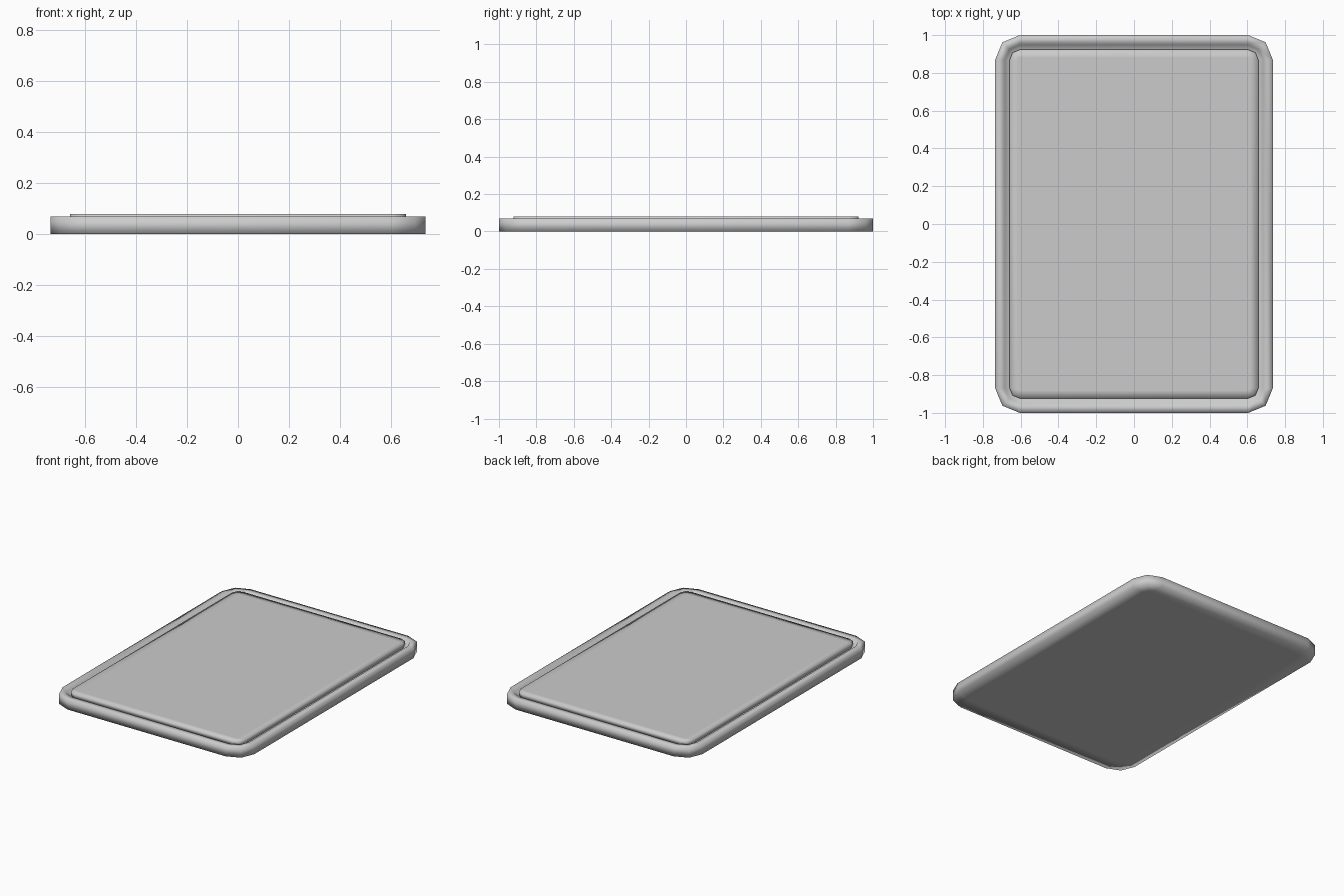
import bpy, bmesh, math

if "Cube" in bpy.data.objects:
    bpy.data.objects.remove(bpy.data.objects["Cube"])

CX, CY = 0.605, 0.87      # shared corner centres
SEG = 2                   # facets per rounded corner


def ring(bm, r, z):
    """Rounded rectangle loop at corner radius r and height z."""
    verts = []
    for i, (sx, sy) in enumerate(((1, 1), (-1, 1), (-1, -1), (1, -1))):
        for k in range(SEG + 1):
            a = math.pi / 2 * (i + k / SEG)
            verts.append(bm.verts.new((sx * CX + r * math.cos(a),
                                       sy * CY + r * math.sin(a), z)))
    return verts


def loft(name, profile):
    """Skin (radius, height) loops and cap both ends."""
    bm = bmesh.new()
    rings = [ring(bm, r, z) for r, z in profile]
    for a, b in zip(rings, rings[1:]):
        n = len(a)
        for i in range(n):
            j = (i + 1) % n
            bm.faces.new((a[i], a[j], b[j], b[i]))
    bm.faces.new(rings[0][::-1])
    bm.faces.new(rings[-1])
    for f in bm.faces:
        f.smooth = True
    bmesh.ops.recalc_face_normals(bm, faces=bm.faces)
    me = bpy.data.meshes.new(name)
    bm.to_mesh(me)
    bm.free()
    ob = bpy.data.objects.new(name, me)
    bpy.context.collection.objects.link(ob)
    return ob


# Body: flat underside, soft outer wall, rim and sunken groove floor
loft("tray_body", [(0.03, 0), (0.13, 0), (0.13, 0.07), (0.085, 0.07),
                   (0.078, 0.05), (0.03, 0.05)])

# Raised centre panel standing slightly above the rim
loft("raised_panel", [(0.053, 0.048), (0.053, 0.08), (0.01, 0.08)])
